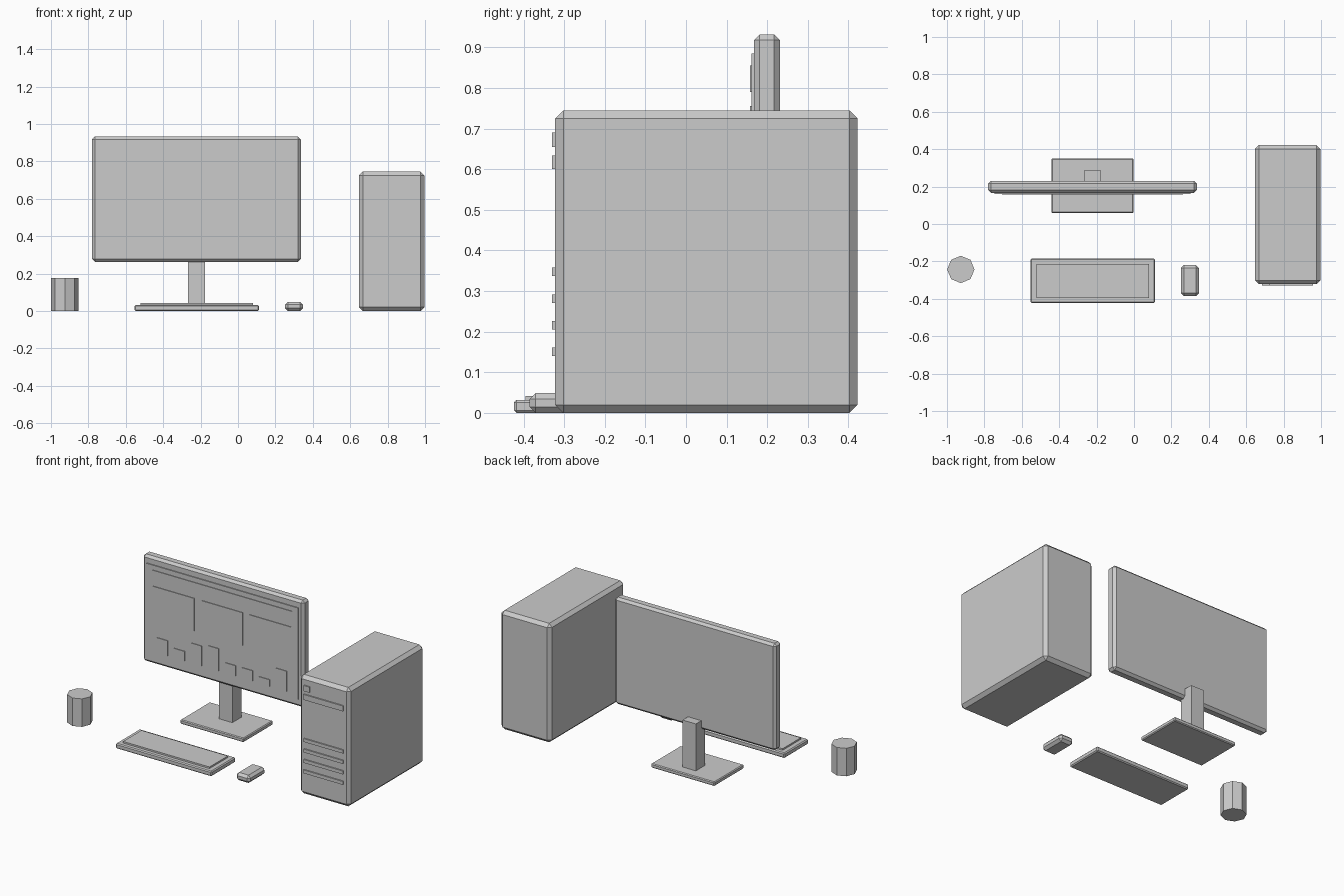
import bpy, bmesh, math
from mathutils import Vector

cube = bpy.data.objects.get("Cube")
if cube:
    bpy.data.objects.remove(cube, do_unlink=True)

grey = bpy.data.materials.new("plain grey")
grey.use_nodes = True
colour = (0.6, 0.6, 0.6, 1)
grey.diffuse_color = colour
grey.node_tree.nodes["Principled BSDF"].inputs["Base Color"].default_value = colour


def finish(name, bm):
    mesh = bpy.data.meshes.new(name)
    bm.to_mesh(mesh)
    bm.free()
    mesh.materials.append(grey)
    obj = bpy.data.objects.new(name, mesh)
    bpy.context.collection.objects.link(obj)
    return obj


def box(name, x, y, z, chamfer=0):
    """Box spanning the given (low, high) ranges, with one-step chamfered edges."""
    bm = bmesh.new()
    bmesh.ops.create_cube(bm, size=1)
    low, high = (Vector(c) for c in zip(x, y, z))
    bmesh.ops.scale(bm, verts=bm.verts, vec=high - low)
    bmesh.ops.translate(bm, verts=bm.verts, vec=(low + high) / 2)
    obj = finish(name, bm)
    if chamfer:
        bevel = obj.modifiers.new("chamfer", 'BEVEL')
        bevel.width = chamfer
        bevel.segments = 1
    return obj


# Monitor and its stand, centred on one x
mid = -0.222


def around(centre, half):
    return (centre - half, centre + half)


box("monitor_body", around(mid, 0.558), (0.167, 0.231), (0.263, 0.932), 0.0145)
box("monitor_neck", around(mid, 0.046), (0.195, 0.285), (0.02, 0.32))
box("monitor_base", around(mid, 0.22), (0.058, 0.35), (0, 0.026), 0.005)

# Screen with raised header, three panels and a row of chart bars
box("screen", around(mid, 0.525), (0.161, 0.169), (0.31, 0.885))
layer = (0.157, 0.163)
box("screen_header", around(mid, 0.485), layer, (0.79, 0.855))
for i in range(3):
    box(f"screen_panel_{i + 1}", around(mid + 0.335 * (i - 1), 0.143), layer, (0.55, 0.755))
for i, top in enumerate((0.44, 0.405, 0.47, 0.485, 0.41, 0.41, 0.385, 0.47)):
    box(f"chart_bar_{i + 1}", around(mid + 0.118 * (i - 3.5), 0.037), layer, (0.345, top))

# Computer tower with button, drive slot and vents
box("tower_case", (0.647, 0.996), (-0.322, 0.422), (0, 0.745), 0.02)
trim = (-0.33, -0.315)
box("power_button", (0.685, 0.725), trim, (0.655, 0.69))
box("drive_slot", (0.685, 0.958), trim, (0.6, 0.634))
for i in range(4):
    z = 0.14 + 0.0655 * i
    box(f"vent_{i + 1}", (0.685, 0.958), trim, (z, z + 0.021))

# Keyboard, mouse and cup
box("keyboard_body", (-0.553, 0.112), (-0.423, -0.185), (0, 0.032), 0.006)
box("keyboard_keys", (-0.52, 0.079), (-0.395, -0.213), (0.03, 0.042))
box("mouse", (0.251, 0.347), (-0.385, -0.22), (0, 0.049), 0.015)

bm = bmesh.new()
bmesh.ops.create_cone(bm, cap_ends=True, segments=8, radius1=0.073, radius2=0.073, depth=0.175)
bmesh.ops.translate(bm, verts=bm.verts, vec=(-0.926, -0.243, 0.0875))
finish("cup", bm)
